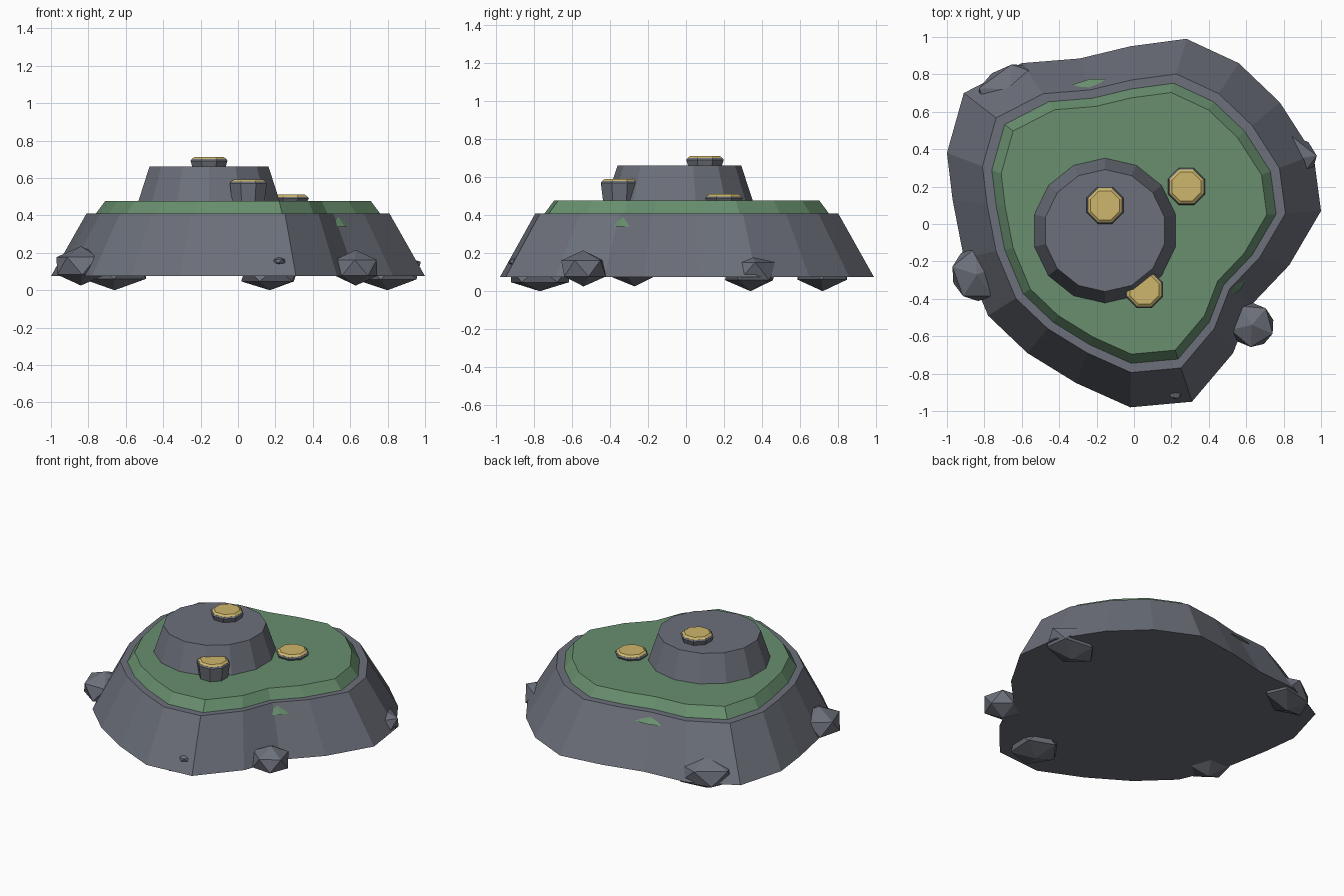
import bpy, bmesh, math
from mathutils import Vector

if "Cube" in bpy.data.objects:
    bpy.data.objects.remove(bpy.data.objects["Cube"], do_unlink=True)


def material(name, rgb):
    mat = bpy.data.materials.new(name)
    mat.use_nodes = True
    mat.diffuse_color = (*rgb, 1)
    mat.node_tree.nodes["Principled BSDF"].inputs["Base Color"].default_value = (*rgb, 1)
    return mat


ROCK = material("slate grey rock", (0.15, 0.162, 0.195))
GRASS = material("moss green", (0.138, 0.275, 0.156))
GOLD = material("pale gold", (0.61, 0.468, 0.15))


def finish(name, bm, mat):
    bmesh.ops.recalc_face_normals(bm, faces=bm.faces)
    mesh = bpy.data.meshes.new(name)
    bm.to_mesh(mesh)
    bm.free()
    mesh.materials.append(mat)
    obj = bpy.data.objects.new(name, mesh)
    bpy.context.collection.objects.link(obj)
    return obj


def loft(name, outline, rings, mat, centre=(0, 0)):
    """Stack scaled copies of an outline; rings are (scale, height) pairs."""
    bm = bmesh.new()
    loops = [[bm.verts.new((centre[0] + x * s, centre[1] + y * s, z)) for x, y in outline]
             for s, z in rings]
    n = len(outline)
    for low, high in zip(loops, loops[1:]):
        for i in range(n):
            j = (i + 1) % n
            bm.faces.new((low[i], low[j], high[j], high[i]))
    bm.faces.new(loops[0][::-1])
    bm.faces.new(loops[-1])
    return finish(name, bm, mat)


def polygon(sides, turn):
    return [(math.cos(turn + math.tau * i / sides), math.sin(turn + math.tau * i / sides))
            for i in range(sides)]


# Island shore outline, counter-clockwise from the left side
shore = [(1, .07), (.96, .37), (.78, .65), (.56, .86), (.28, .99), (-.02, .95),
         (-.29, .885), (-.6, .86), (-.91, .7), (-1, .38), (-.97, .13), (-.91, -.18),
         (-.78, -.49), (-.57, -.69), (-.31, -.85), (-.02, -.98), (.31, -.95),
         (.53, -.69), (.63, -.43), (.83, -.22)]

# Main rock body, moss layer and upper knoll
loft("island_base", shore, [(1, .075), (.81, .41)], ROCK)
loft("moss_layer", shore, [(.765, .40), (.76, .41), (.71, .477)], GRASS)
loft("knoll", polygon(14, math.pi / 2), [(.395, .46), (.387, .477), (.326, .662)],
     ROCK, (-.155, -.035))

# Gold-capped stumps: position, foot and top heights
octagon = polygon(8, math.pi / 8)
stumps = {"summit": (-.155, .1, .65, .713), "meadow": (.28, .2, .465, .511),
          "ledge": (.055, -.35, .465, .592)}
for place, (x, y, foot, top) in stumps.items():
    loft(place + "_stump", octagon, [(.093, foot), (.107, top - .021), (.1, top - .012)],
         ROCK, (x, y))
    loft(place + "_gold_cap", octagon, [(.1, top - .015), (.098, top - .01), (.084, top)],
         GOLD, (x, y))


def boulder(name, centre, radii, turn):
    bm = bmesh.new()
    bmesh.ops.create_icosphere(bm, subdivisions=1, radius=1)
    obj = finish(name, bm, ROCK)
    obj.location, obj.scale = centre, radii
    obj.rotation_euler = (0, 0, math.radians(turn))


# Boulders half sunk into the shore
boulder("right_boulder", (-.84, -.27, .13), (.15, .16, .105), 20)
boulder("front_left_boulder", (.63, -.54, .12), (.13, .135, .095), 50)
boulder("left_boulder", (.8, .34, .105), (.2, .15, .105), 8)
boulder("back_boulder", (-.66, .72, .11), (.21, .14, .11), 24)
boulder("front_boulder", (.17, -.77, .085), (.18, .17, .085), 70)
boulder("front_shard", (.22, -.9, .155), (.04, .04, .022), 10)


def tuft(name, corners, outward):
    """Shallow wedge of moss poking out of the slope."""
    bm = bmesh.new()
    points = [Vector(c) for c in corners]
    push = Vector(outward)
    middle = (points[0] + points[1]) / 2
    verts = [bm.verts.new(p) for p in points + [middle + push, middle - push * 3]]
    bmesh.ops.convex_hull(bm, input=verts)
    return finish(name, bm, GRASS)


# Moss patches on the slopes
tuft("front_moss_patch", [(.63, -.25, .34), (.48, -.42, .34), (.535, -.33, .395)],
     (.014, -.014, 0))
tuft("back_moss_patch", [(-.33, .745, .35), (-.15, .775, .35), (-.24, .715, .395)],
     (0, .014, 0))
